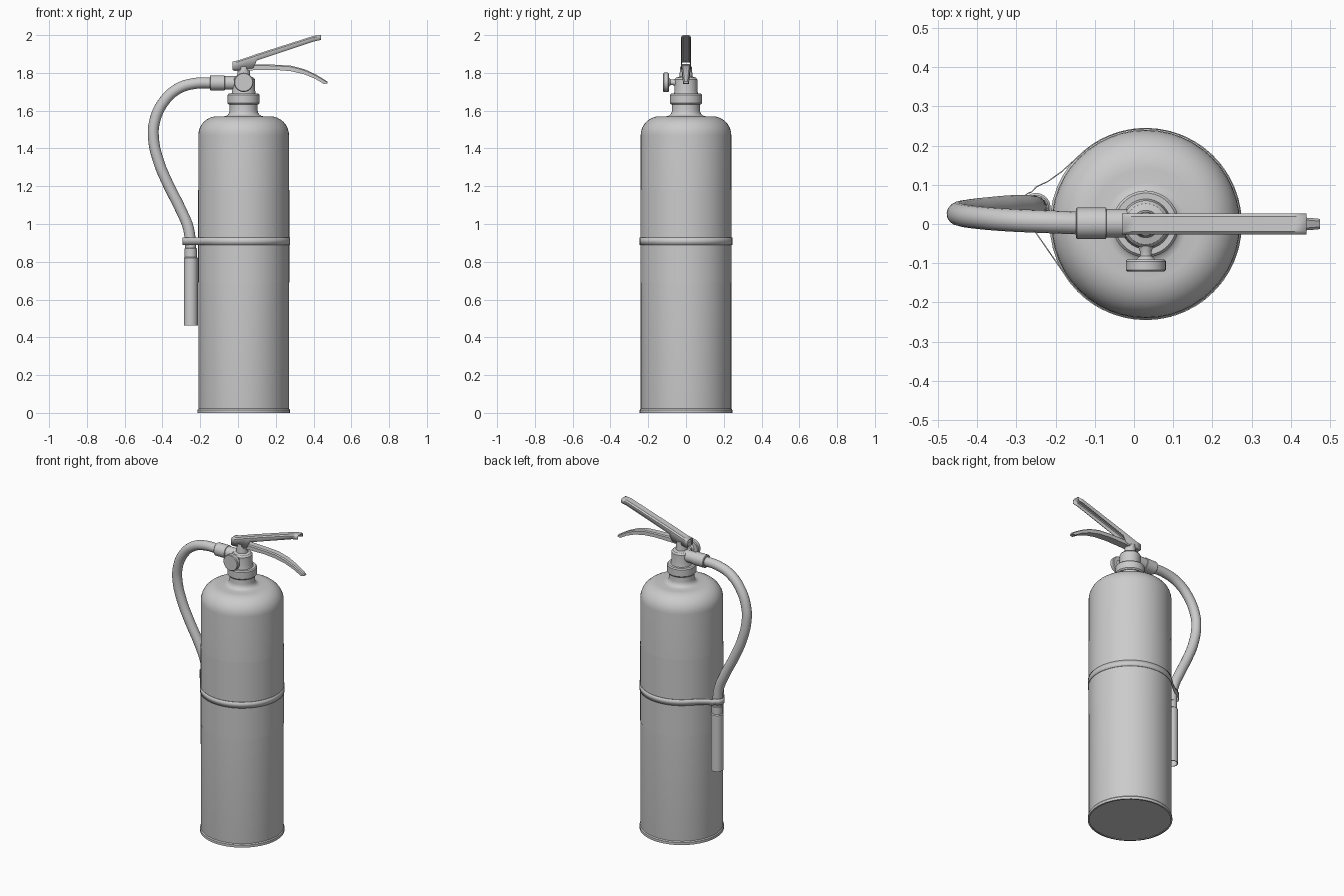
import bpy, bmesh, math
from mathutils import Matrix, Vector

if "Cube" in bpy.data.objects:
    bpy.data.objects.remove(bpy.data.objects["Cube"])

CX = 0.03  # cylinder axis


def finish(bm, name, angle=35, recalc=True):
    bmesh.ops.remove_doubles(bm, verts=bm.verts, dist=1e-5)
    if recalc:
        bmesh.ops.recalc_face_normals(bm, faces=bm.faces)
    me = bpy.data.meshes.new(name)
    bm.to_mesh(me)
    bm.free()
    ob = bpy.data.objects.new(name, me)
    bpy.context.collection.objects.link(ob)
    bpy.ops.object.select_all(action='DESELECT')
    ob.select_set(True)
    bpy.context.view_layer.objects.active = ob
    bpy.ops.object.shade_smooth_by_angle(angle=math.radians(angle))
    return ob


def skin(bm, rings, closed):
    rows = [[bm.verts.new(p) for p in r] for r in rings]
    n = len(rows[0])
    for a, b in zip(rows, rows[1:]):
        for j in range(n if closed else n - 1):
            k = (j + 1) % n
            bm.faces.new((a[j], b[j], b[k], a[k]))
    return rows


def lathe(name, profile, loc, n=48, rot=Matrix()):
    bm = bmesh.new()
    m = Matrix.Translation(loc) @ rot
    rings = [[m @ Vector((max(r, 1e-7) * math.cos(2 * math.pi * i / n),
                          max(r, 1e-7) * math.sin(2 * math.pi * i / n), z))
              for i in range(n)] for r, z in profile]
    skin(bm, rings, True)
    bmesh.ops.remove_doubles(bm, verts=bm.verts, dist=1e-6)
    bmesh.ops.dissolve_degenerate(bm, edges=bm.edges, dist=1e-6)
    return finish(bm, name)


def solidify(ob, t):
    mod = ob.modifiers.new("thickness", 'SOLIDIFY')
    mod.thickness = t
    mod.offset = -1


# Tank with rounded shoulder and neck flare
shoulder = [(0.14 + 0.1 * math.cos(a), 1.47 + 0.1 * math.sin(a))
            for a in [math.radians(11.25 * i) for i in range(9)]]
flare = [(0.105 - 0.031 * math.sin(a), 1.601 - 0.031 * math.cos(a))
         for a in [math.radians(22.5 * i) for i in range(5)]]
lathe("tank", [(0, 0.005), (0.238, 0.005), (0.24, 0.02)] + shoulder + flare
      + [(0.074, 1.64), (0, 1.64)], (CX, 0, 0))
lathe("base_rim", [(0.235, 0), (0.245, 0), (0.245, 0.016), (0.24, 0.022)], (CX, 0, 0))
lathe("label", [(0.2415, 0.69), (0.2415, 1.18)], (CX, 0, 0))

# Valve collar, body and gauge
lathe("valve_collar", [(0, 1.632), (0.078, 1.632), (0.085, 1.64), (0.085, 1.683),
                       (0.079, 1.69), (0, 1.69)], (CX, 0, 0))
lathe("valve_body", [(0, 1.685), (0.065, 1.685), (0.06, 1.71), (0.06, 1.765),
                     (0.052, 1.775), (0.035, 1.78), (0.03, 1.835), (0, 1.835)],
      (CX, 0, 0), 32)
to_front = Matrix.Rotation(math.radians(90), 4, 'X')
lathe("pressure_gauge", [(0, 0.03), (0.022, 0.05), (0.015, 0.07), (0.015, 0.082),
                         (0.024, 0.09), (0.047, 0.09), (0.051, 0.095), (0.051, 0.117),
                         (0.047, 0.121), (0, 0.121)], (CX, 0, 1.75), 32, to_front)

# Hose fittings
to_left = Matrix.Rotation(math.radians(-90), 4, 'Y')
lathe("hose_outlet", [(0, -0.03), (0.036, -0.03), (0.036, 0.07), (0.04, 0.072),
                      (0.04, 0.145), (0.037, 0.148), (0, 0.148)],
      (0, 0.002, 1.747), 32, to_left)
NX, NY = -0.25, 0.042
lathe("nozzle", [(0, 0.6), (0.03, 0.58), (0.032, 0.462), (0.037, 0.462), (0.037, 0.82),
                 (0.032, 0.825), (0.032, 0.87), (0.027, 0.875), (0, 0.875)],
      (NX, NY, 0), 32)

# Hose
path = [(-0.13, 0.002, 1.747), (-0.23, 0.006, 1.744), (-0.32, 0.01, 1.715),
        (-0.395, 0.016, 1.645), (-0.442, 0.023, 1.54), (-0.447, 0.028, 1.45),
        (-0.42, 0.034, 1.33), (-0.37, 0.04, 1.21), (-0.305, 0.045, 1.08),
        (-0.262, 0.044, 0.975), (NX, NY, 0.86)]
cu = bpy.data.curves.new("hose", 'CURVE')
cu.dimensions = '3D'
cu.bevel_depth = 0.029
cu.bevel_resolution = 6
cu.resolution_u = 6
cu.use_fill_caps = True
sp = cu.splines.new('BEZIER')
sp.bezier_points.add(len(path) - 1)
for bp, p in zip(sp.bezier_points, path):
    bp.co = p
    bp.handle_left_type = bp.handle_right_type = 'AUTO'
hose = bpy.data.objects.new("hose", cu)
bpy.context.collection.objects.link(hose)
bpy.ops.object.select_all(action='DESELECT')
hose.select_set(True)
bpy.context.view_layer.objects.active = hose
bpy.ops.object.convert(target='MESH')
bpy.ops.object.shade_smooth_by_angle(angle=math.radians(40))

# Strap round the tank that loops out over the hose
strap = []
for i in range(49):
    a = math.radians(-149 + 285 * i / 48)
    strap.append((CX + 0.245 * math.cos(a), 0.245 * math.sin(a)))
strap += [(-0.185, 0.135), (-0.22, 0.11), (-0.25, 0.096)]
for i in range(9):
    a = math.radians(105 + 120 * i / 8)
    strap.append((NX + 0.043 * math.cos(a), NY + 0.043 * math.sin(a)))
strap += [(-0.25, -0.025)]
bm = bmesh.new()
strap.append(strap[0])
skin(bm, [[(x, y, 0.89), (x, y, 0.928)] for x, y in strap], False)
solidify(finish(bm, "hose_strap", recalc=False), 0.003)

# Squeeze lever: folded channel, open below (x, top, bottom)
bm = bmesh.new()
w, c = 0.027, 0.008
rings = []
for x, t, b in [(-0.03, 1.86, 1.815), (0.0, 1.866, 1.815), (0.08, 1.893, 1.825),
                (0.1, 1.9, 1.866), (0.40, 1.996, 1.966), (0.44, 2.0, 1.975)]:
    rings.append([(x, -w, b), (x, -w, t - c), (x, -w + c, t),
                  (x, w - c, t), (x, w, t - c), (x, w, b)])
skin(bm, rings, False)
solidify(finish(bm, "squeeze_lever", recalc=False), 0.006)

# Carry handle: curved and tapering (x, top, bottom, half width)
bm = bmesh.new()
rings = []
for x, t, b, w in [(-0.025, 1.84, 1.81, 0.024), (0.08, 1.846, 1.814, 0.024),
                   (0.2, 1.843, 1.816, 0.024), (0.28, 1.838, 1.809, 0.023),
                   (0.35, 1.82, 1.793, 0.021), (0.41, 1.793, 1.768, 0.018),
                   (0.455, 1.766, 1.741, 0.015), (0.474, 1.754, 1.744, 0.013)]:
    rings.append([(x, -w, b), (x, -w, t - 0.006), (x, -w + 0.006, t),
                  (x, w - 0.006, t), (x, w, t - 0.006), (x, w, b)])
rows = skin(bm, rings, True)
bm.faces.new(rows[0])
bm.faces.new(rows[-1])
finish(bm, "carry_handle")
